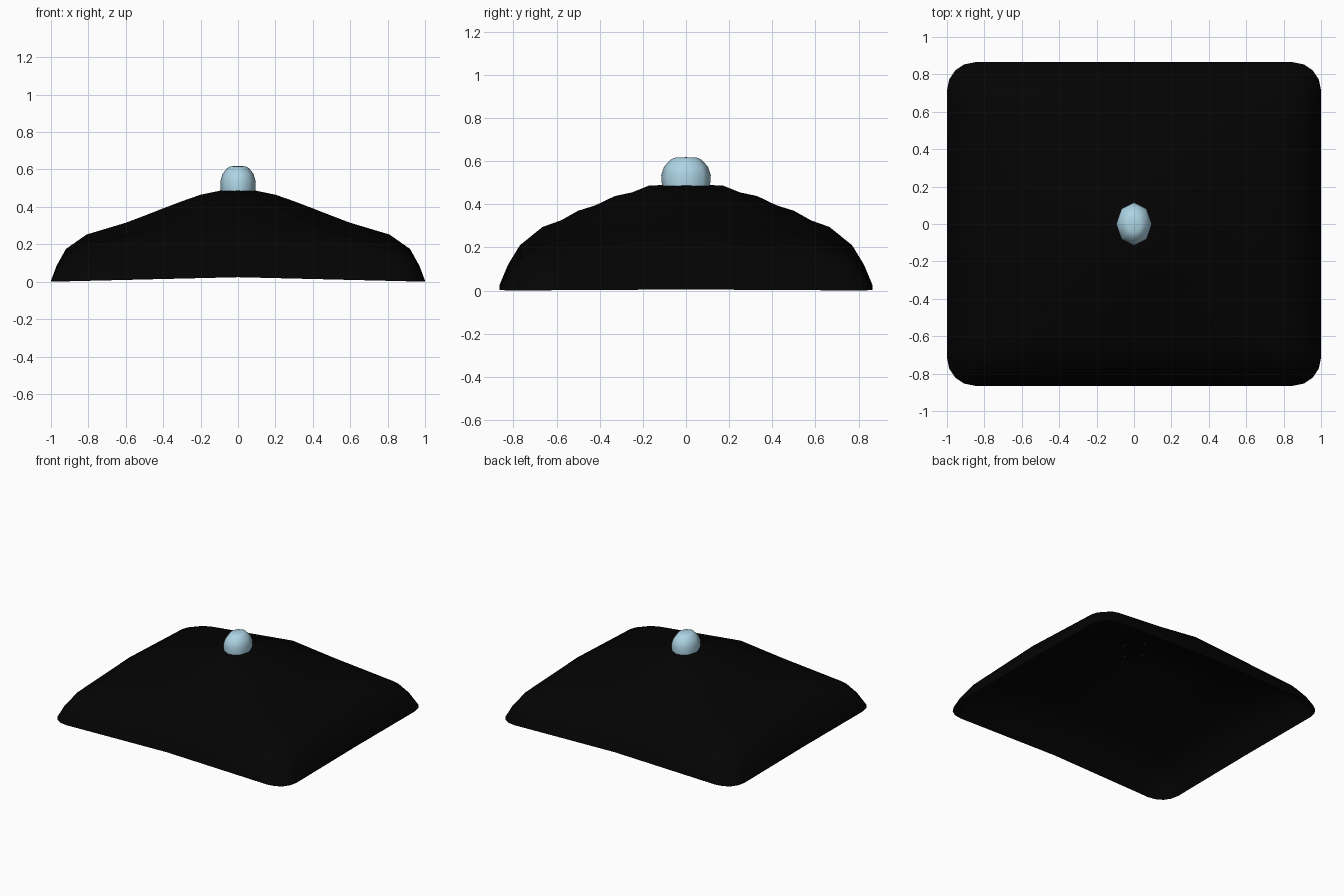
import bpy, bmesh, math

if "Cube" in bpy.data.objects:
    bpy.data.objects.remove(bpy.data.objects["Cube"])


def material(name, rgb):
    m = bpy.data.materials.new(name)
    m.diffuse_color = (*rgb, 1)
    m.use_nodes = True
    m.node_tree.nodes["Principled BSDF"].inputs["Base Color"].default_value = m.diffuse_color
    return m


def loft(name, rings, tip, mat, angle):
    """Bridge closed rings of equal length and close the last one to a tip."""
    bm = bmesh.new()
    loops = [[bm.verts.new(p) for p in ring] for ring in rings]
    n = len(loops[0])
    for lo, hi in zip(loops, loops[1:]):
        for i in range(n):
            j = (i + 1) % n
            bm.faces.new((lo[i], lo[j], hi[j], hi[i]))
    top = bm.verts.new(tip)
    for i in range(n):
        bm.faces.new((loops[-1][i], loops[-1][(i + 1) % n], top))
    me = bpy.data.meshes.new(name)
    bm.to_mesh(me)
    bm.free()
    ob = bpy.data.objects.new(name, me)
    bpy.context.collection.objects.link(ob)
    me.materials.append(mat)
    bpy.ops.object.select_all(action='DESELECT')
    ob.select_set(True)
    bpy.context.view_layer.objects.active = ob
    bpy.ops.object.shade_smooth_by_angle(angle=math.radians(angle))
    return ob


def rounded_ring(a, zx, b, zy, zc):
    """Rounded rectangle; height runs zx -> zc -> zy from side middles to corner."""
    r = 0.15 * a
    quad = [(a, (b - r) * u, zx + (zc - zx) * u * (b - r) / b) for u in (0, 0.5)]
    for k in range(5):
        t = math.radians(22.5 * k)
        x, y = a - r + r * math.cos(t), b - r + r * math.sin(t)
        z = zx + (zc - zx) * y / b if k < 2 else zy + (zc - zy) * x / a
        if k == 2:
            z = zc
        quad.append((x, y, z))
    quad.append(((a - r) / 2, b, zy + (zc - zy) * (a - r) / 2 / a))
    mid = (0, b, zy)
    half = quad + [mid] + [(-x, y, z) for x, y, z in reversed(quad)]
    return half + [(x, -y, z) for x, y, z in reversed(half[1:-1])]


# Canopy: open shell, rim to crown (half x, side z, half y, end z, corner z)
profile = [
    (1.00, 0.005, 0.865, 0.024, 0.000),
    (0.97, 0.085, 0.825, 0.120, 0.070),
    (0.92, 0.175, 0.770, 0.210, 0.142),
    (0.81, 0.252, 0.665, 0.295, 0.205),
    (0.60, 0.315, 0.580, 0.325, 0.250),
    (0.50, 0.353, 0.500, 0.370, 0.282),
    (0.40, 0.392, 0.420, 0.395, 0.322),
    (0.30, 0.430, 0.330, 0.438, 0.370),
    (0.20, 0.465, 0.250, 0.455, 0.420),
    (0.08, 0.490, 0.170, 0.487, 0.467),
]
loft("canopy", [rounded_ring(*p) for p in profile], (0, 0, 0.492),
     material("black", (0.001, 0.001, 0.001)), 60)

# Knob: eight-sided oval dome on the crown
knob = [(0.97, 0.485), (1.0, 0.535), (0.88, 0.575), (0.62, 0.607), (0.42, 0.617)]
loft("knob",
     [[(0.095 * s * math.cos(i * math.pi / 4), 0.115 * s * math.sin(i * math.pi / 4), z)
       for i in range(8)] for s, z in knob],
     (0, 0, 0.618), material("pale_blue", (0.42, 0.66, 0.78)), 60)
